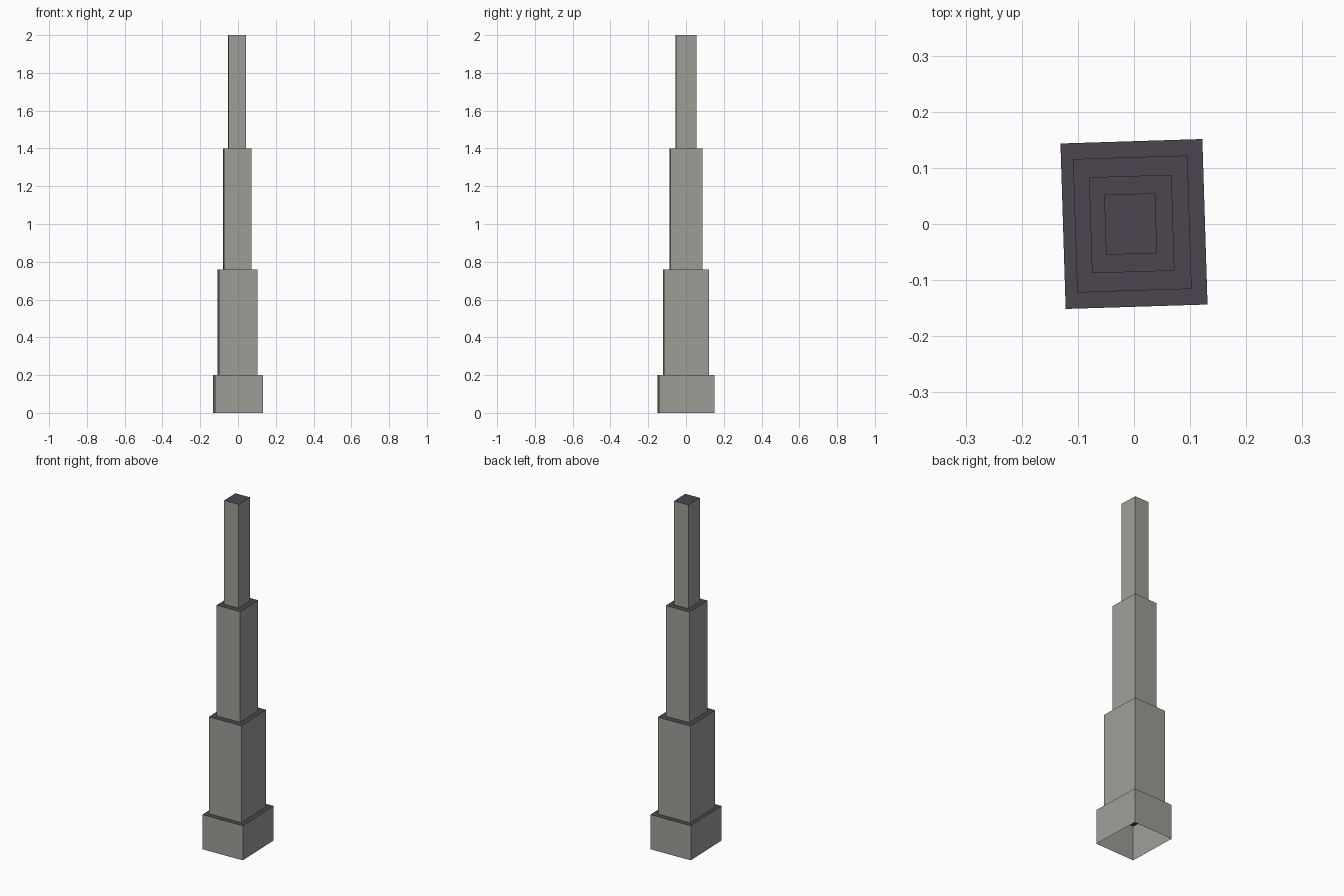
import bpy
import bmesh
import math
from mathutils import Matrix

cube = bpy.data.objects.get("Cube")
if cube:
    bpy.data.objects.remove(cube, do_unlink=True)


def make_material(name, rgb):
    mat = bpy.data.materials.new(name)
    mat.use_nodes = True
    colour = (*rgb, 1.0)
    mat.diffuse_color = colour
    mat.node_tree.nodes["Principled BSDF"].inputs["Base Color"].default_value = colour
    return mat


wall = make_material("wall grey", (0.34, 0.34, 0.315))
roof = make_material("roof dark purple grey", (0.072, 0.062, 0.081))

TWIST = Matrix.Rotation(math.radians(1.8), 4, "Z")


def add_tier(name, width, depth, bottom, top, centre_x):
    """Open-bottomed box with grey walls and a dark flat roof."""
    bm = bmesh.new()
    bmesh.ops.create_cube(bm, size=1)
    size = Matrix.Diagonal((width, depth, top - bottom, 1))
    place = Matrix.Translation((centre_x, 0, (bottom + top) / 2))
    bm.transform(place @ TWIST @ size)
    bm.normal_update()
    floor = [f for f in bm.faces if f.normal.z < -0.5]
    bmesh.ops.delete(bm, geom=floor, context="FACES_ONLY")
    for face in bm.faces:
        face.material_index = 1 if face.normal.z > 0.5 else 0
    mesh = bpy.data.meshes.new(name)
    bm.to_mesh(mesh)
    bm.free()
    mesh.materials.append(wall)
    mesh.materials.append(roof)
    bpy.context.collection.objects.link(bpy.data.objects.new(name, mesh))


# Stacked tiers, each narrower than the one below
add_tier("base_tier", 0.253, 0.295, 0, 0.2, 0)
add_tier("lower_tier", 0.204, 0.238, 0.2, 0.76, -0.003)
add_tier("middle_tier", 0.147, 0.171, 0.76, 1.4, -0.004)
add_tier("top_tier", 0.091, 0.107, 1.4, 2, -0.006)
